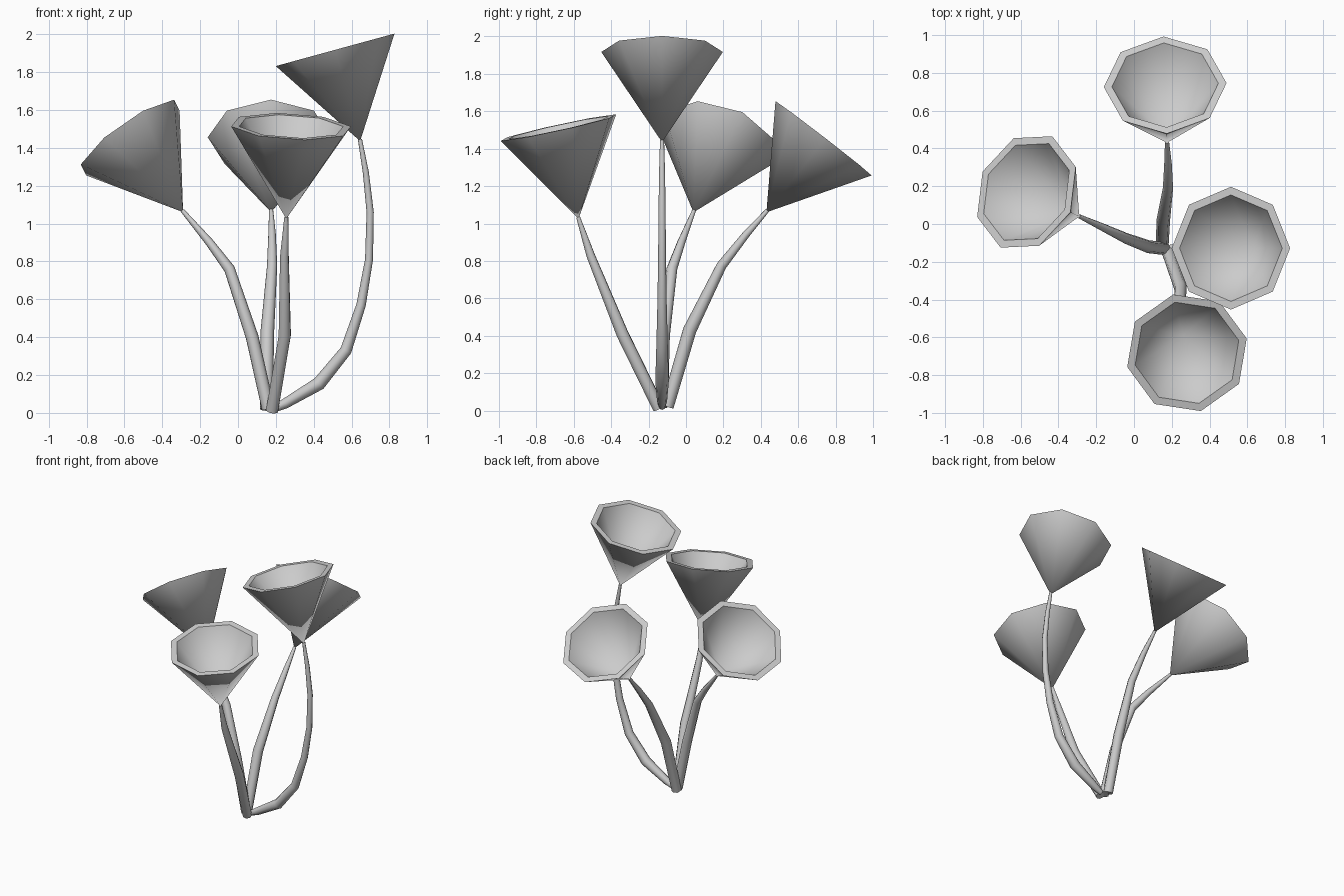
import bpy, bmesh, math
from mathutils import Vector, Matrix

cube = bpy.data.objects.get("Cube")
if cube:
    bpy.data.objects.remove(cube, do_unlink=True)

grey = bpy.data.materials.new("pale_grey")
grey.use_nodes = True
grey.diffuse_color = (0.6, 0.6, 0.6, 1)
grey.node_tree.nodes["Principled BSDF"].inputs["Base Color"].default_value = (0.6, 0.6, 0.6, 1)

SIDES = 8
RIM, INNER, DEPTH, FLOOR = 0.325, 0.282, 0.5, 0.07


def smooth(obj):
    bpy.ops.object.select_all(action='DESELECT')
    obj.select_set(True)
    bpy.context.view_layer.objects.active = obj
    bpy.ops.object.shade_smooth_by_angle(angle=math.radians(48))


def add_bloom(name, apex, centre):
    """Hollow eight-sided cone opening from apex toward the rim centre."""
    apex, axis = Vector(apex), (Vector(centre) - Vector(apex)).normalized()
    side = Vector((0, 0, 1)).cross(axis).normalized()
    steep = side.cross(axis)
    place = Matrix((steep, side, axis)).transposed()
    if place.determinant() < 0:
        place = Matrix((steep, -side, axis)).transposed()
    bm = bmesh.new()

    def ring(radius):
        return [bm.verts.new((radius * math.cos(math.tau * i / SIDES),
                              radius * math.sin(math.tau * i / SIDES), DEPTH))
                for i in range(SIDES)]

    tip, well = bm.verts.new((0, 0, 0)), bm.verts.new((0, 0, FLOOR))
    outer, inner = ring(RIM), ring(INNER)
    for i in range(SIDES):
        j = (i + 1) % SIDES
        bm.faces.new((tip, outer[j], outer[i]))
        bm.faces.new((outer[i], outer[j], inner[j], inner[i]))
        bm.faces.new((well, inner[i], inner[j]))
    bmesh.ops.recalc_face_normals(bm, faces=bm.faces)
    bmesh.ops.transform(bm, matrix=Matrix.Translation(apex) @ place.to_4x4(), verts=bm.verts)
    mesh = bpy.data.meshes.new(name)
    bm.to_mesh(mesh)
    bm.free()
    mesh.materials.append(grey)
    obj = bpy.data.objects.new(name, mesh)
    bpy.context.collection.objects.link(obj)
    smooth(obj)


def add_stem(name, points):
    """Tapered tube through (x, y, z, radius) points."""
    curve = bpy.data.curves.new(name, 'CURVE')
    curve.dimensions = '3D'
    curve.bevel_depth = 1
    curve.bevel_resolution = 2
    curve.use_fill_caps = True
    spline = curve.splines.new('POLY')
    spline.points.add(len(points) - 1)
    for p, (x, y, z, r) in zip(spline.points, points):
        p.co, p.radius = (x, y, z, 1), r
    curve.materials.append(grey)
    obj = bpy.data.objects.new(name, curve)
    bpy.context.collection.objects.link(obj)
    bpy.ops.object.select_all(action='DESELECT')
    obj.select_set(True)
    bpy.context.view_layer.objects.active = obj
    bpy.ops.object.convert(target='MESH')
    smooth(bpy.context.view_layer.objects.active)


# Blooms: apex, rim centre
add_bloom("back_bloom", (0.175, 0.43, 1.06), (0.165, 0.735, 1.455))
add_bloom("right_bloom", (-0.29, 0.04, 1.06), (-0.57, 0.17, 1.455))
add_bloom("front_bloom", (0.255, -0.575, 1.025), (0.28, -0.68, 1.505))
add_bloom("left_bloom", (0.645, -0.128, 1.435), (0.515, -0.128, 1.91))

# Stems, from the shared foot up to each apex
add_stem("back_stem", [(0.15, -0.1, 0.02, 0.034), (0.155, 0.02, 0.43, 0.036),
                       (0.18, 0.19, 0.775, 0.027), (0.18, 0.32, 0.94, 0.02),
                       (0.175, 0.435, 1.07, 0.011)])
add_stem("right_stem", [(0.16, -0.13, 0.02, 0.034), (0.075, -0.12, 0.4, 0.034),
                        (-0.045, -0.075, 0.76, 0.029), (-0.15, -0.025, 0.9, 0.022),
                        (-0.293, 0.042, 1.068, 0.011)])
add_stem("front_stem", [(0.18, -0.145, 0.012, 0.034), (0.247, -0.34, 0.41, 0.034),
                        (0.245, -0.51, 0.83, 0.024), (0.255, -0.577, 1.035, 0.011)])
add_stem("left_stem", [(0.19, -0.128, 0.02, 0.018), (0.25, -0.128, 0.05, 0.027),
                       (0.428, -0.128, 0.155, 0.036), (0.57, -0.128, 0.33, 0.031),
                       (0.65, -0.128, 0.57, 0.025), (0.692, -0.128, 0.81, 0.021),
                       (0.698, -0.128, 1.06, 0.019), (0.675, -0.128, 1.27, 0.016),
                       (0.644, -0.128, 1.445, 0.011)])
